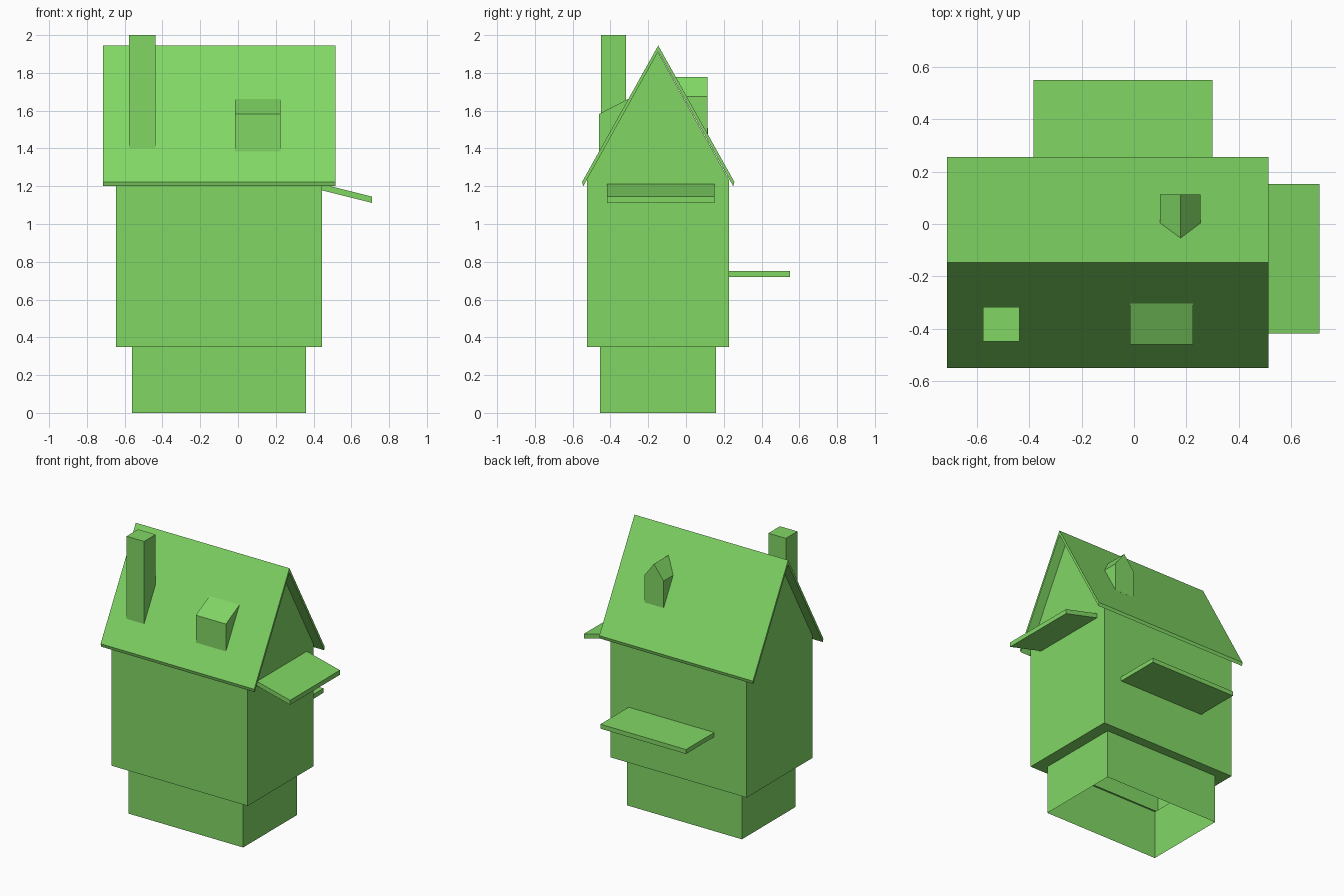
import bpy, bmesh
from mathutils import Vector

if "Cube" in bpy.data.objects:
    bpy.data.objects.remove(bpy.data.objects["Cube"])

green = bpy.data.materials.new("green")
green.diffuse_color = (0.22, 0.68, 0.13, 1)
green.use_nodes = True
green.node_tree.nodes["Principled BSDF"].inputs["Base Color"].default_value = green.diffuse_color


def prism(name, profile, axis, start, end, edit=None):
    """Extrude a 2D profile along an axis; edit(bm) may alter the mesh."""
    def point(a, b, t):
        return {"x": (t, a, b), "y": (a, t, b), "z": (a, b, t)}[axis]
    bm = bmesh.new()
    face = bm.faces.new([bm.verts.new(point(a, b, start)) for a, b in profile])
    geom = bmesh.ops.extrude_face_region(bm, geom=[face], use_keep_orig=True)["geom"]
    shift = Vector(point(0, 0, end - start))
    bmesh.ops.translate(bm, vec=shift, verts=[g for g in geom if isinstance(g, bmesh.types.BMVert)])
    bmesh.ops.recalc_face_normals(bm, faces=bm.faces)
    if edit:
        edit(bm)
    mesh = bpy.data.meshes.new(name)
    bm.to_mesh(mesh)
    bm.free()
    mesh.materials.append(green)
    obj = bpy.data.objects.new(name, mesh)
    bpy.context.collection.objects.link(obj)
    return obj


def box(name, x, y, z, edit=None):
    rect = [(x[0], y[0]), (x[1], y[0]), (x[1], y[1]), (x[0], y[1])]
    return prism(name, rect, "z", z[0], z[1], edit)


def remove_caps(bm):
    caps = [f for f in bm.faces if abs(f.normal.z) > 0.9]
    bmesh.ops.delete(bm, geom=caps, context="FACES_ONLY")


def open_floor(bm):
    floor = [f for f in bm.faces if f.normal.z < -0.9]
    bmesh.ops.inset_region(bm, faces=floor, thickness=0.12)
    bmesh.ops.delete(bm, geom=floor, context="FACES_ONLY")


# Hollow base, open underneath
box("base", (-0.56, 0.36), (-0.455, 0.16), (0, 0.35), remove_caps)

# Overhanging body with gable ends and an opening in its floor
prism("body", [(-0.525, 0.35), (0.227, 0.35), (0.227, 1.235), (-0.149, 1.912), (-0.525, 1.235)],
      "x", -0.645, 0.445, open_floor)

# Thin pitched roof
prism("roof", [(-0.55, 1.223), (-0.147, 1.945), (0.256, 1.223), (0.25, 1.2),
               (-0.147, 1.913), (-0.544, 1.2)], "x", -0.715, 0.515)

# Chimney, its foot cut to the roof slope
prism("chimney", [(-0.45, 1.4), (-0.318, 1.636), (-0.318, 2.0), (-0.45, 2.0)],
      "x", -0.577, -0.437)

# Front shed dormer
prism("front_dormer", [(-0.46, 1.385), (-0.3, 1.665), (-0.46, 1.583)], "x", -0.015, 0.225)


# Back gabled dormer, its inner end following the roof slope
def slope_inner_end(bm):
    for v in bm.verts:
        if v.co.y < 0.05:
            v.co.y = -0.147 + (1.945 - v.co.z) / 1.79


prism("back_dormer", [(0.1, 1.475), (0.255, 1.475), (0.255, 1.675), (0.178, 1.778), (0.1, 1.675)],
      "y", 0, 0.113, slope_inner_end)

# Side awning and back shelf
prism("side_awning", [(0.445, 0.0 + 1.178), (0.71, 1.112), (0.71, 1.145), (0.445, 1.211)],
      "y", -0.418, 0.152)
box("back_shelf", (-0.385, 0.3), (0.227, 0.55), (0.72, 0.752))
